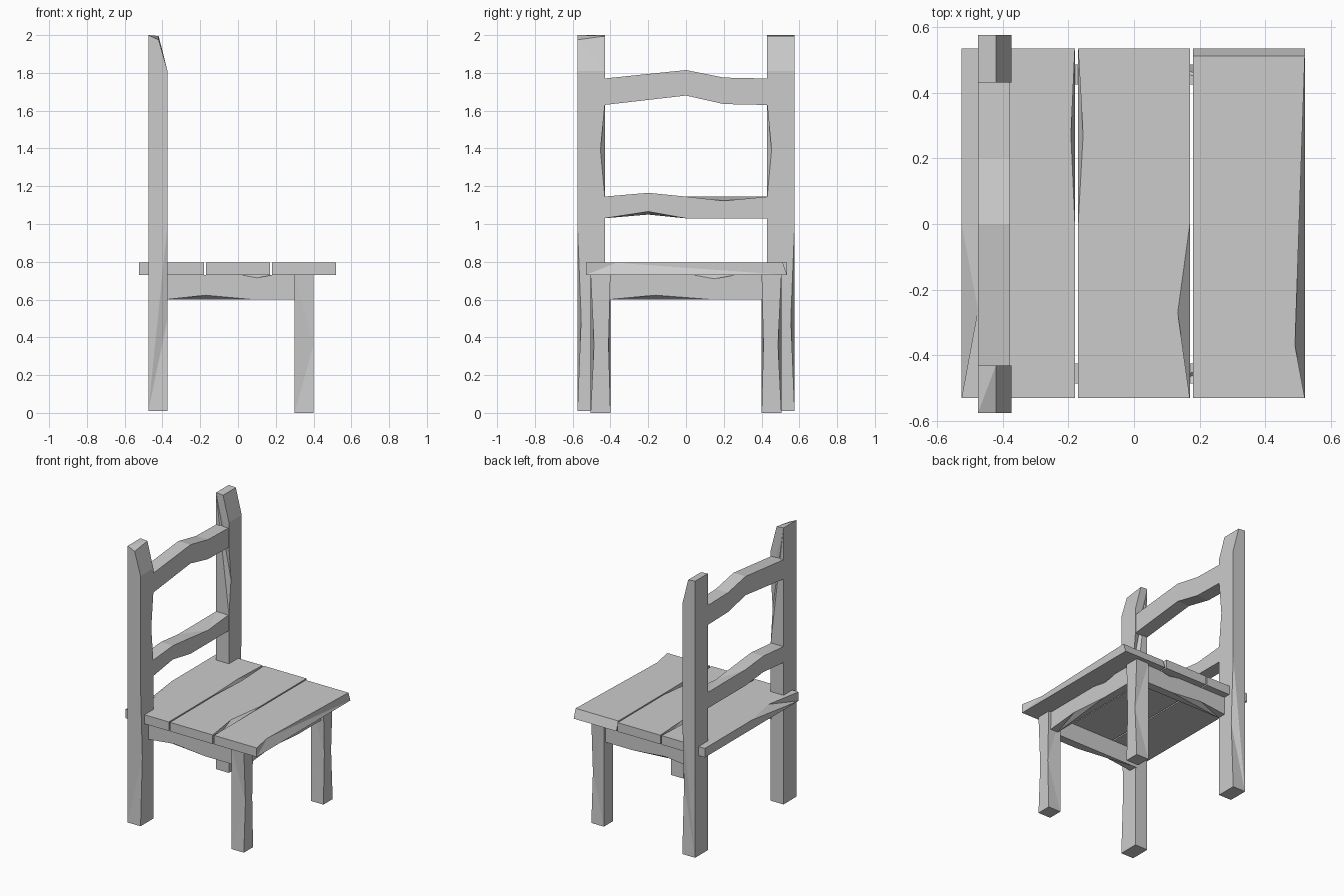
import bpy, bmesh
from mathutils import Vector

if "Cube" in bpy.data.objects:
    bpy.data.objects.remove(bpy.data.objects["Cube"])


def part(name, profile, axis, lo, hi, chips=()):
    """Prism of a 2D profile along an axis; chips are worn edges given as
    paths (start corner, worn points..., end corner), or (corner, new place)."""
    def place(p, t):
        c = list(p)
        c.insert('xyz'.index(axis), t)
        return Vector(c)

    bm = bmesh.new()
    a = [bm.verts.new(place(p, lo)) for p in profile]
    b = [bm.verts.new(place(p, hi)) for p in profile]
    bm.faces.new(a)
    bm.faces.new(b)
    n = len(profile)
    for i in range(n):
        j = (i + 1) % n
        bm.faces.new((a[i], a[j], b[j], b[i]))

    def nearest(p):
        return min(bm.verts, key=lambda v: (v.co - Vector(p)).length)

    bmesh.ops.recalc_face_normals(bm, faces=bm.faces)
    for path in chips:
        v = nearest(path[0])
        if len(path) == 2:
            v.co = path[1]
            continue
        end = nearest(path[-1])
        for p in path[1:-1]:
            v = bmesh.utils.edge_split(bm.edges.get((v, end)), v, 0.5)[1]
            v.co = p
    if chips:
        bmesh.ops.triangulate(bm, faces=bm.faces)
    bmesh.ops.recalc_face_normals(bm, faces=bm.faces)
    me = bpy.data.meshes.new(name)
    bm.to_mesh(me)
    bm.free()
    ob = bpy.data.objects.new(name, me)
    bpy.context.collection.objects.link(ob)
    return ob


def rect(u0, u1, v0, v1):
    return [(u0, v0), (u1, v0), (u1, v1), (u0, v1)]


for s, side in ((-1, "right"), (1, "left")):
    # back post with slanted top and worn front edges
    o, i, f = s * .575, s * .43, -.373
    chips = [
        [(f, o, .01), (f, s * .555, .5), (f, o, 1.0), (f, o, 1.81)],
        [(f, i, .01), (f, i, 1.145), (f, s * .453, 1.39), (f, i, 1.63), (f, i, 1.81)],
    ]
    if s < 0:
        chips.append([(-.42, o, 1.995), (-.42, o, 1.975)])
    part("back_post_" + side,
         [(-.475, .01), (f, .01), (f, 1.81), (-.42, 1.995), (-.475, 2)],
         'y', min(o, i), max(o, i), chips)

    # front leg, pinched along its front edges
    o, i = s * .505, s * .4
    part("front_leg_" + side, rect(.3, .4, 0, .73), 'y', min(o, i), max(o, i), [
        [(.4, o, 0), (.4, s * .487, .36), (.4, o, .73)],
        [(.4, i, 0), (.4, s * .41, .36), (.4, i, .73)],
    ])

    # side rail under the seat
    o, i = s * .485, s * .425
    part("side_rail_" + side, rect(-.38, .305, .6, .73), 'y', min(o, i), max(o, i), [
        [(-.38, o, .6), (-.17, o, .623), (.08, o, .6), (.305, o, .6)],
        [(-.38, o, .73), (.02, o, .73), (.1, o, .715), (.18, o, .73), (.305, o, .73)],
    ])

# front rail under the seat
part("front_rail", rect(-.405, .405, .6, .73), 'x', .32, .38, [
    [(.38, -.405, .6), (.38, -.16, .623), (.38, .14, .6), (.38, .405, .6)],
    [(.38, -.405, .73), (.38, .04, .73), (.38, .15, .71), (.38, .26, .73), (.38, .405, .73)],
])

# three seat planks with chipped upper edges
T, B = .795, .73
part("seat_plank_back", rect(-.525, -.18, B, T), 'y', -.53, .535, [
    [(-.525, -.53, T), (-.475, -.26, T), (-.525, 0, T), (-.525, .535, T)],
    [(-.18, 0 - .53, T), (-.18, 0, T), (-.192, .27, T), (-.18, .535, T)],
])
part("seat_plank_middle", rect(-.17, .17, B, T), 'y', -.53, .535, [
    [(-.17, -.53, T), (-.17, 0, T), (-.155, .27, T), (-.17, .535, T)],
    [(.17, -.53, T), (.133, -.27, T), (.17, 0, T), (.17, .535, T)],
])
part("seat_plank_front", rect(.18, .52, B, T), 'y', -.53, .535, [
    [(.18, .535, T), (.18, .512, T)],
    [(.52, .535, T), (.52, .512, T)],
    [(.52, -.53, T), (.49, -.37, T), (.52, .512, T)],
])

# wavy backrest slats
F = -.378
part("upper_slat",
     [(-.435, 1.63), (0, 1.68), (.2, 1.635), (.435, 1.63),
      (.435, 1.77), (.2, 1.775), (0, 1.815), (-.435, 1.77)], 'x', -.475, F)
part("lower_slat",
     [(-.435, 1.03), (-.2, 1.05), (0, 1.03), (.435, 1.03),
      (.435, 1.145), (0, 1.145), (-.2, 1.165), (-.435, 1.145)], 'x', -.475, F, [
    [(F, -.2, 1.05), (F, -.2, 1.066)],
    [(F, 0, 1.145), (F, .2, 1.123), (F, .435, 1.145)],
])
